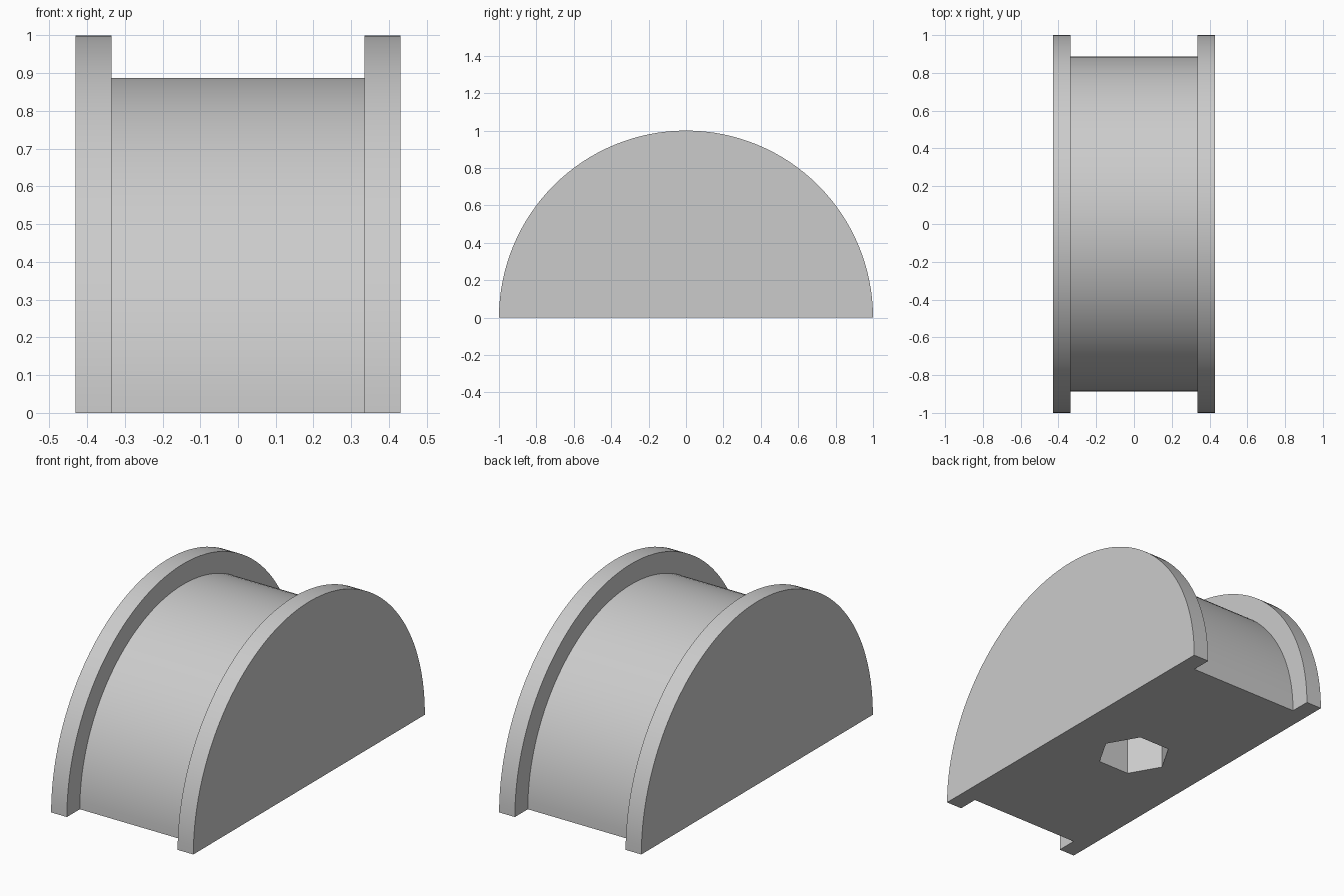
import bpy
import bmesh
from math import pi, sin, cos

cube = bpy.data.objects.get("Cube")
if cube:
    bpy.data.objects.remove(cube, do_unlink=True)

SEGMENTS = 64
HALF_WIDTH, INNER_X = 0.43, 0.335
FLANGE_R, CORE_R = 1.0, 0.888
SOCKET_R, SOCKET_DEPTH = 0.19, 0.35

grey = bpy.data.materials.new("plain grey")
grey.use_nodes = True
colour = (0.6, 0.6, 0.6, 1)
grey.diffuse_color = colour
grey.node_tree.nodes["Principled BSDF"].inputs["Base Color"].default_value = colour


def add_object(name, bm):
    bmesh.ops.recalc_face_normals(bm, faces=bm.faces)
    mesh = bpy.data.meshes.new(name)
    bm.to_mesh(mesh)
    bm.free()
    mesh.materials.append(grey)
    obj = bpy.data.objects.new(name, mesh)
    bpy.context.collection.objects.link(obj)
    return obj


# Half spool: a flanged profile swept through a half turn about the x axis
profile = [(-HALF_WIDTH, FLANGE_R), (-INNER_X, FLANGE_R), (-INNER_X, CORE_R),
           (INNER_X, CORE_R), (INNER_X, FLANGE_R), (HALF_WIDTH, FLANGE_R)]
bm = bmesh.new()
arcs = [[bm.verts.new((x, -r * cos(pi * i / SEGMENTS), r * sin(pi * i / SEGMENTS)))
         for i in range(SEGMENTS + 1)] for x, r in profile]
for a, b in zip(arcs, arcs[1:]):
    for i in range(SEGMENTS):
        bm.faces.new((a[i], a[i + 1], b[i + 1], b[i]))

# Outer flange sides and the flat underside
bm.faces.new(arcs[0])
bm.faces.new(arcs[-1])
bm.faces.new([a[0] for a in arcs] + [a[-1] for a in reversed(arcs)])
spool = add_object("half_spool", bm)

# Hexagonal socket cut up into the underside
bm = bmesh.new()
ring = [bm.verts.new((SOCKET_R * cos(pi * k / 3), SOCKET_R * sin(pi * k / 3), -0.1))
        for k in range(6)]
base = bm.faces.new(ring)
top = bmesh.ops.extrude_face_region(bm, geom=[base])["geom"]
for v in top:
    if isinstance(v, bmesh.types.BMVert):
        v.co.z = SOCKET_DEPTH
cutter = add_object("socket_cutter", bm)
cutter.hide_render = True

cut = spool.modifiers.new("hex_socket", "BOOLEAN")
cut.operation = "DIFFERENCE"
cut.solver = "EXACT"
cut.object = cutter
bpy.context.view_layer.objects.active = spool
spool.select_set(True)
cutter.select_set(False)
bpy.ops.object.modifier_apply(modifier=cut.name)
bpy.data.objects.remove(cutter, do_unlink=True)

# Smooth curved surfaces, crisp edges
bpy.ops.object.shade_smooth_by_angle(angle=pi / 6)
